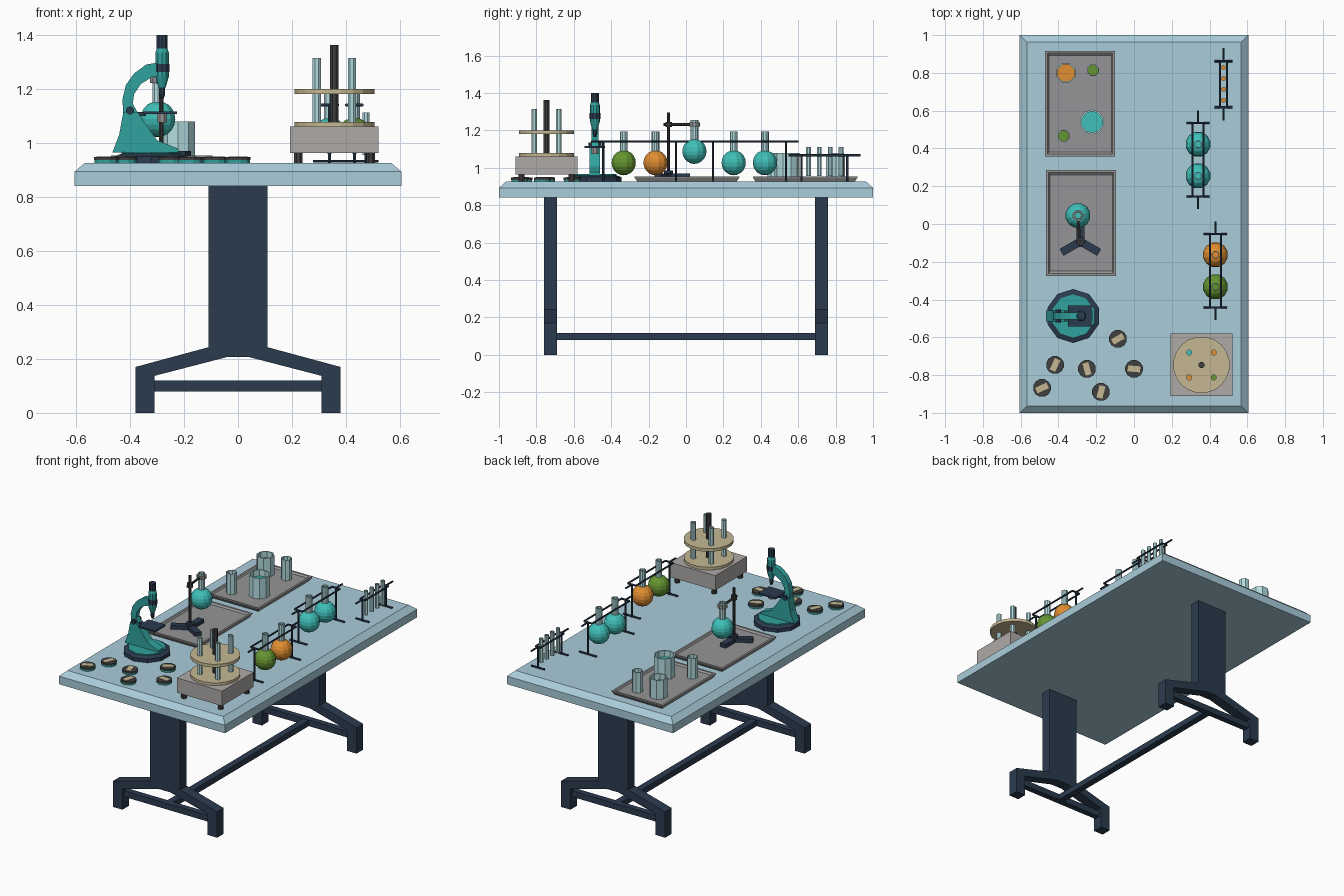
import bpy, bmesh
from math import sin, cos, pi, radians
from mathutils import Vector, Matrix

if "Cube" in bpy.data.objects:
    bpy.data.objects.remove(bpy.data.objects["Cube"])

def mat(name, r, g, b, a=1):
    m = bpy.data.materials.new(name)
    m.diffuse_color = (r, g, b, a)
    m.use_nodes = True
    m.node_tree.nodes["Principled BSDF"].inputs["Base Color"].default_value = m.diffuse_color
    return m

BLUE = mat("pale_blue", .40, .61, .70)
NAVY = mat("navy", .024, .044, .076)
TEAL = mat("teal", .03, .36, .34)
CYAN = mat("cyan_liquid", .05, .52, .48)
GREEN = mat("green_liquid", .13, .30, .03)
ORANGE = mat("orange_liquid", .75, .27, .03)
GLASS = mat("glass", .45, .72, .75, .45)
STEEL = mat("steel", .30, .30, .31)
PALE = mat("pale_metal", .42, .40, .39)
TAN = mat("tan", .56, .48, .29)
DARK = mat("charcoal", .05, .05, .05)

def finish(name, bm, m):
    bmesh.ops.recalc_face_normals(bm, faces=bm.faces)
    me = bpy.data.meshes.new(name)
    bm.to_mesh(me)
    bm.free()
    me.materials.append(m)
    ob = bpy.data.objects.new(name, me)
    bpy.context.collection.objects.link(ob)
    return ob

def lathe(name, prof, loc, n, m, axis=(0, 0, 1)):
    """Revolve (radius, height) points about an axis; radius 0 makes a pole."""
    bm = bmesh.new()
    rings = []
    for r, z in prof:
        k = n if r else 1
        rings.append([bm.verts.new((r * cos(2 * pi * (i + .5) / n), r * sin(2 * pi * (i + .5) / n), z))
                      for i in range(k)])
    for a, b in zip(rings, rings[1:]):
        for i in range(n):
            vs = [a[i % len(a)], a[(i + 1) % len(a)], b[(i + 1) % len(b)], b[i % len(b)]]
            bm.faces.new(list(dict.fromkeys(vs)))
    q = Vector((0, 0, 1)).rotation_difference(Vector(axis))
    bm.transform(Matrix.Translation(loc) @ q.to_matrix().to_4x4())
    return finish(name, bm, m)

def cyl(name, x, y, z0, z1, r, n, m):
    return lathe(name, [(0, z0), (r, z0), (r, z1), (0, z1)], (x, y, 0), n, m)

def rod(name, p, q, r, m=NAVY, n=6):
    d = Vector(q) - Vector(p)
    return lathe(name, [(0, 0), (r, 0), (r, d.length), (0, d.length)], p, n, m, d)

def box(name, x0, x1, y0, y1, z0, z1, m, turn=0):
    bm = bmesh.new()
    bmesh.ops.create_cube(bm, size=1)
    bm.transform(Matrix.Translation(((x0 + x1) / 2, (y0 + y1) / 2, (z0 + z1) / 2))
                 @ Matrix.Rotation(turn, 4, 'Z') @ Matrix.Diagonal((x1 - x0, y1 - y0, z1 - z0, 1)))
    return finish(name, bm, m)

def prism(name, pts, y0, y1, m):
    """Extrude an (x, z) outline along y."""
    bm = bmesh.new()
    f = bm.faces.new([bm.verts.new((x, y0, z)) for x, z in pts])
    ext = bmesh.ops.extrude_face_region(bm, geom=[f])['geom']
    bmesh.ops.translate(bm, vec=(0, y1 - y0, 0), verts=[v for v in ext if isinstance(v, bmesh.types.BMVert)])
    return finish(name, bm, m)

def slab(name, cx, cy, layers, m):
    """Stack of rectangles (half x, half y, z), closed at both ends."""
    bm = bmesh.new()
    rings = [[bm.verts.new((cx + sx * hx, cy + sy * hy, z)) for sx, sy in ((-1, -1), (1, -1), (1, 1), (-1, 1))]
             for hx, hy, z in layers]
    for a, b in zip(rings, rings[1:]):
        for i in range(4):
            bm.faces.new((a[i], a[(i + 1) % 4], b[(i + 1) % 4], b[i]))
    bm.faces.new(rings[0])
    bm.faces.new(rings[-1])
    return finish(name, bm, m)

# Table
TOP = .926
slab("table_top", 0, 0, [(.605, 1, .84), (.605, 1, .893), (.567, .963, TOP)], BLUE)
half = [(.11, .842), (.11, .243), (.38, .17), (.38, 0), (.31, 0), (.31, .137), (.04, .207)]
for s, nm in ((-1, "front"), (1, "back")):
    outline = half + [(-x, z) for x, z in reversed(half)]
    prism(nm + "_leg", outline, s * .725 - .034, s * .725 + .034, NAVY)
    box(nm + "_foot_bar", -.312, .312, s * .725 - .02, s * .725 + .02, .08, .12, NAVY)
box("stretcher", -.022, .022, -.71, .71, .08, .118, NAVY)

# Trays
for cx, cy in ((-.285, .637), (-.28, .005)):
    slab("tray", cx, cy, [(.172, .265, TOP), (.185, .28, .948), (.185, .28, .953),
                          (.172, .267, .953), (.165, .255, .944)], STEEL)

# Glassware
def vessel(name, x, y, z0, z1, r, liquid, level, n=8):
    lathe(name, [(0, z0), (r, z0), (r, z1), (r * .86, z1), (r * .86, level)], (x, y, 0), n, GLASS)
    cyl(name + "_liquid", x, y, z0 + .003, level, r * .95, n, liquid)

def flask(x, y, zc, liquid, R=.067):
    bulb = [(R * sin(a), zc - R * cos(a)) for a in [radians(18 * i) for i in range(1, 9)]]
    lathe("flask_bulb", [(0, zc - R)] + bulb + [(.021, zc + R * .93), (0, zc + R * .93)], (x, y, 0), 12, liquid)
    lathe("flask_neck", [(.021, zc + R * .92), (.021, zc + .168), (.016, zc + .168), (.016, zc + R * .95)],
          (x, y, 0), 10, GLASS)

vessel("orange_beaker", -.36, .80, .945, 1.07, .055, ORANGE, 1.03)
vessel("green_jar_back", -.217, .815, .945, 1.08, .033, GREEN, 1.04)
vessel("teal_beaker", -.222, .54, .945, 1.08, .066, CYAN, 1.04, 10)
vessel("green_jar_front", -.373, .466, .945, 1.08, .033, GREEN, 1.04)

# Wire racks
def rack(x, y0, y1, top, gap, foot, stub):
    for y, s in ((y0, -1), (y1, 1)):
        rod("rack_post", (x, y, TOP), (x, y, top), .006)
        rod("rack_foot", (x - foot, y, TOP + .006), (x + foot, y, TOP + .006), .006)
        rod("rack_cross_bar", (x - gap, y, top), (x + gap, y, top), .006)
        rod("rack_handle", (x, y, top), (x, y + s * stub, top), .006)
    for s in (-1, 1):
        rod("rack_rail", (x + s * gap, y0, top), (x + s * gap, y1, top), .006)

rack(.339, .145, .535, 1.14, .029, .062, .066)
rack(.431, -.442, -.053, 1.14, .029, .062, .066)
rack(.474, .618, .862, 1.067, .018, .047, .07)
flask(.339, .255, 1.027, CYAN)
flask(.339, .422, 1.027, CYAN)
flask(.431, -.163, 1.027, ORANGE)
flask(.431, -.333, 1.027, GREEN)
for i in range(4):
    vessel("rack_tube", .474, .655 + i * .058, .955, 1.112, .0135, ORANGE, 1.05)

# Clamp stand with hanging flask
sx, sy = -.284, -.093
for a in (90, 210, 330):
    c, s = cos(radians(a)), sin(radians(a))
    box("stand_foot", sx + c * .055 - .06, sx + c * .055 + .06, sy + s * .055 - .021, sy + s * .055 + .021,
        .945, .97, NAVY, radians(a))
cyl("stand_collar", sx, sy, .96, .985, .026, 8, NAVY)
cyl("stand_pole", sx, sy, .97, 1.295, .009, 8, DARK)
cyl("stand_boss", sx, sy, 1.218, 1.246, .019, 8, DARK)
rod("clamp_arm", (sx, sy - .028, 1.232), (-.297, .03, 1.232), .008, DARK)
lathe("clamp_ring", [(.022, 1.222), (.03, 1.222), (.03, 1.243), (.022, 1.243), (.022, 1.222)],
      (-.297, .045, 0), 10, STEEL)
flask(-.297, .045, 1.088, CYAN)

# Microscope
mx, my = -.281, -.487
lathe("microscope_base", [(0, TOP), (.143, TOP), (.143, .95), (.115, .96), (0, .96)], (-.322, my, 0), 10, NAVY)
cyl("microscope_base_plate", -.322, my, .955, .967, .115, 10, TEAL)
arm = [(-.425, 1.11), (-.428, 1.16), (-.415, 1.215), (-.385, 1.257), (-.34, 1.29), (-.28, 1.30), (-.28, 1.25),
       (-.32, 1.243), (-.36, 1.218), (-.385, 1.18), (-.39, 1.145), (-.37, 1.11)]
prism("microscope_arm", arm, my - .018, my + .018, TEAL)
prism("microscope_foot", [(-.37, 1.112), (-.425, 1.112), (-.44, 1.03), (-.465, .965), (-.22, .965), (-.22, .978),
                          (-.30, 1.01), (-.35, 1.08)], my - .028, my + .028, TEAL)
box("microscope_stage", -.35, -.225, my - .055, my + .055, 1.106, 1.117, NAVY)
box("stage_bracket", -.40, -.34, my - .015, my + .015, 1.10, 1.115, NAVY)
cyl("condenser", mx, my, 1.075, 1.107, .02, 8, STEEL)
lathe("microscope_tube", [(0, 1.205), (.014, 1.205), (.026, 1.245), (.026, 1.335), (.02, 1.352), (0, 1.352)],
      (mx, my, 0), 10, TEAL)
lathe("microscope_tube_band", [(0, 1.262), (.029, 1.262), (.029, 1.292), (0, 1.292)], (mx, my, 0), 10, NAVY)
cyl("eyepiece", mx, my, 1.35, 1.40, .021, 10, NAVY)
lathe("objective", [(0, 1.165), (.007, 1.165), (.012, 1.18), (.012, 1.21), (0, 1.21)], (mx, my, 0), 8, NAVY)
rod("focus_knob", (-.40, my - .035, 1.12), (-.40, my + .035, 1.12), .015, NAVY, 10)

# Sample dishes
for x, y, a in ((-.487, -.868, 25), (-.418, -.746, 65), (-.249, -.767, 105), (-.085, -.608, 30),
                (0, -.767, -5), (-.175, -.889, 75)):
    cyl("dish", x, y, TOP, .936, .046, 12, TEAL)
    cyl("dish_lid", x, y, .936, .947, .048, 12, DARK)
    box("dish_label", x - .033, x + .033, y - .016, y + .016, .94, .95, TAN, radians(a))

# Tube mixer
cx, cy = .357, -.746
box("mixer_body", cx - .164, cx + .164, cy - .165, cy + .165, .963, 1.06, PALE)
for s in (-1, 1):
    for t in (-1, 1):
        cyl("mixer_foot", cx + s * .134, cy + t * .134, TOP, .965, .017, 8, DARK)
cyl("lower_disc", cx, cy, 1.06, 1.078, .15, 20, TAN)
cyl("upper_disc", cx, cy, 1.18, 1.2, .15, 20, TAN)
cyl("mixer_pole", cx, cy, 1.07, 1.363, .017, 8, DARK)
for s, t, liq in ((1, -1, GREEN), (1, 1, ORANGE), (-1, -1, ORANGE), (-1, 1, CYAN)):
    vessel("mixer_tube", cx + s * .065, cy + t * .066, 1.078, 1.315, .0165, liq, 1.265)
